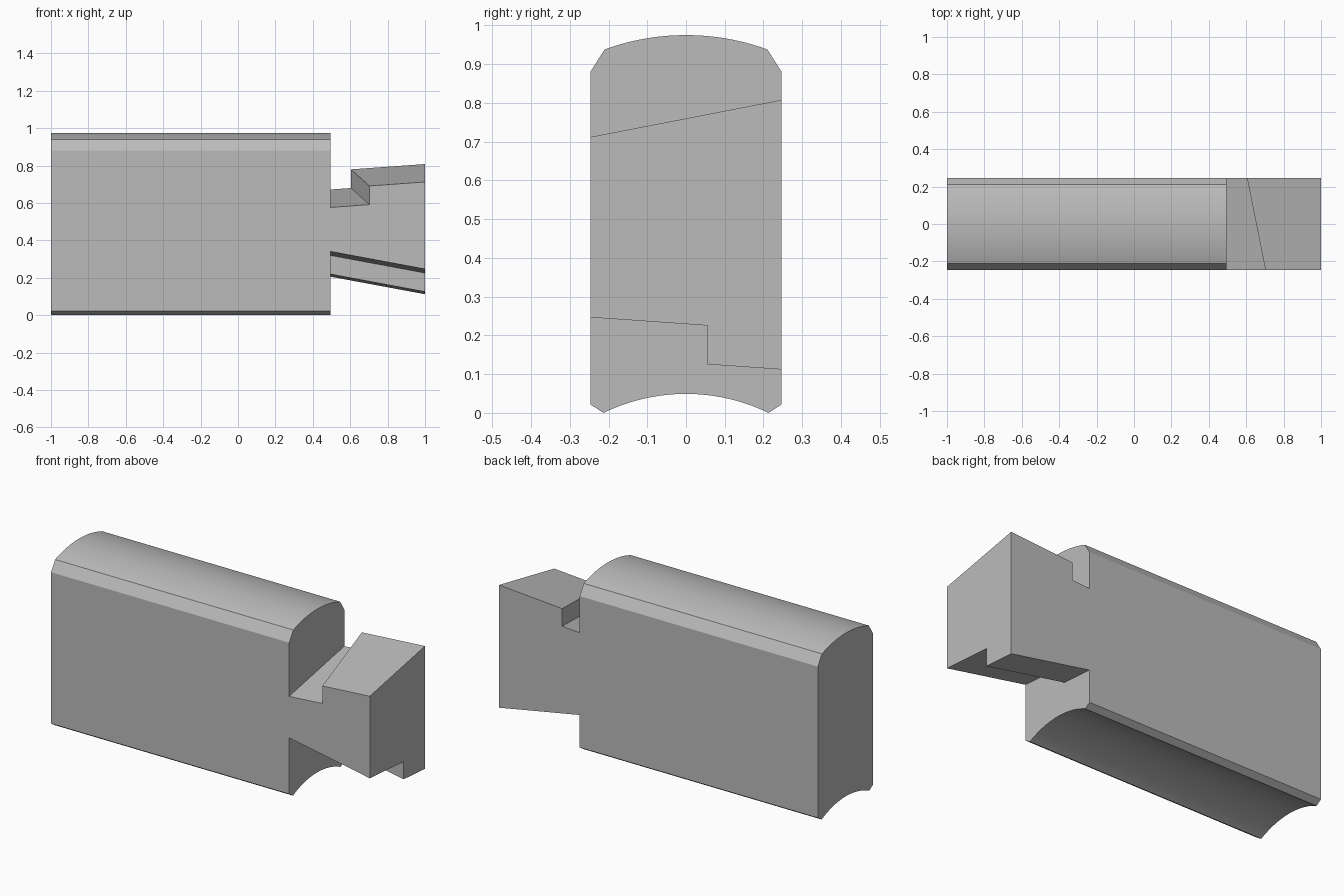
import bpy
import bmesh
import math

cube = bpy.data.objects.get("Cube")
if cube:
    bpy.data.objects.remove(cube, do_unlink=True)

HALF = 0.247        # half the thickness
SHOULDER = 0.494    # where the block ends and the tenon starts
STEP = 0.1          # height of the hook and of the rabbet

grey = bpy.data.materials.new("stone grey")
grey.use_nodes = True
colour = (0.5, 0.5, 0.5, 1)
grey.diffuse_color = colour
grey.node_tree.nodes["Principled BSDF"].inputs["Base Color"].default_value = colour


def loft(name, first, last):
    """Solid between two matching outlines of 3D points."""
    bm = bmesh.new()
    a = [bm.verts.new(p) for p in first]
    b = [bm.verts.new(p) for p in last]
    bm.faces.new(a)
    bm.faces.new(b)
    for i in range(len(a)):
        j = (i + 1) % len(a)
        bm.faces.new((a[i], a[j], b[j], b[i]))
    bmesh.ops.recalc_face_normals(bm, faces=bm.faces)
    mesh = bpy.data.meshes.new(name)
    bm.to_mesh(mesh)
    bm.free()
    mesh.materials.append(grey)
    obj = bpy.data.objects.new(name, mesh)
    bpy.context.collection.objects.link(obj)
    return obj


def arc(half, edge, crown, steps=32):
    """Circular arc of (y, z) points from -half to +half."""
    rise = crown - edge
    radius = (half * half + rise * rise) / (2 * rise)
    spread = math.asin(half / radius)
    angles = [spread * (2 * i / steps - 1) for i in range(steps + 1)]
    return [(radius * math.sin(t), crown - radius * (1 - math.cos(t))) for t in angles]


def combine(target, helper, operation):
    helper.hide_render = True
    mod = target.modifiers.new(operation.lower(), 'BOOLEAN')
    mod.operation = operation
    mod.solver = 'EXACT'
    mod.object = helper
    bpy.context.view_layer.objects.active = target
    bpy.ops.object.modifier_apply(modifier=mod.name)
    bpy.data.objects.remove(helper, do_unlink=True)


# Sloping planes of the tenon
def hook_top(x, y):
    return 0.712 + 0.071 * (x - 1) + 0.194 * (y + HALF)


def underside(x, y):
    return 0.112 - 0.186 * (x - 1) - 0.07 * (y - HALF)


# Block: domed top, hollowed bottom, chamfered edges
profile = [(-HALF, 0.022)] + arc(0.213, 0.0, 0.049) + [(HALF, 0.022), (HALF, 0.88)]
profile += arc(0.21, 0.938, 0.975)[::-1] + [(-HALF, 0.88)]
block = loft("interlocking_block",
             [(-1, y, z) for y, z in profile],
             [(SHOULDER, y, z) for y, z in profile])


# Tenon with a slanted hook on top
def tenon_outline(y, hook_x):
    return [(SHOULDER, y, underside(SHOULDER, y)), (1, y, underside(1, y)),
            (1, y, hook_top(1, y)), (hook_x, y, hook_top(hook_x, y)),
            (hook_x, y, hook_top(hook_x, y) - STEP),
            (SHOULDER, y, hook_top(SHOULDER, y) - STEP)]


tenon = loft("tenon", tenon_outline(-HALF, 0.703), tenon_outline(HALF, 0.604))


# Rabbet under the front of the tenon
def rabbet_outline(y):
    ends = (SHOULDER - 0.2, 1.2)
    top = [(x, y, underside(x, y) + STEP) for x in ends]
    return top + [(x, y, -0.2) for x in reversed(ends)]


combine(tenon, loft("rabbet_cutter", rabbet_outline(-0.4), rabbet_outline(0.055)), 'DIFFERENCE')
combine(block, tenon, 'UNION')

# Smooth the curved faces, keep the edges sharp
bpy.ops.object.select_all(action='DESELECT')
block.select_set(True)
bpy.context.view_layer.objects.active = block
bpy.ops.object.shade_smooth_by_angle(angle=math.radians(15))
